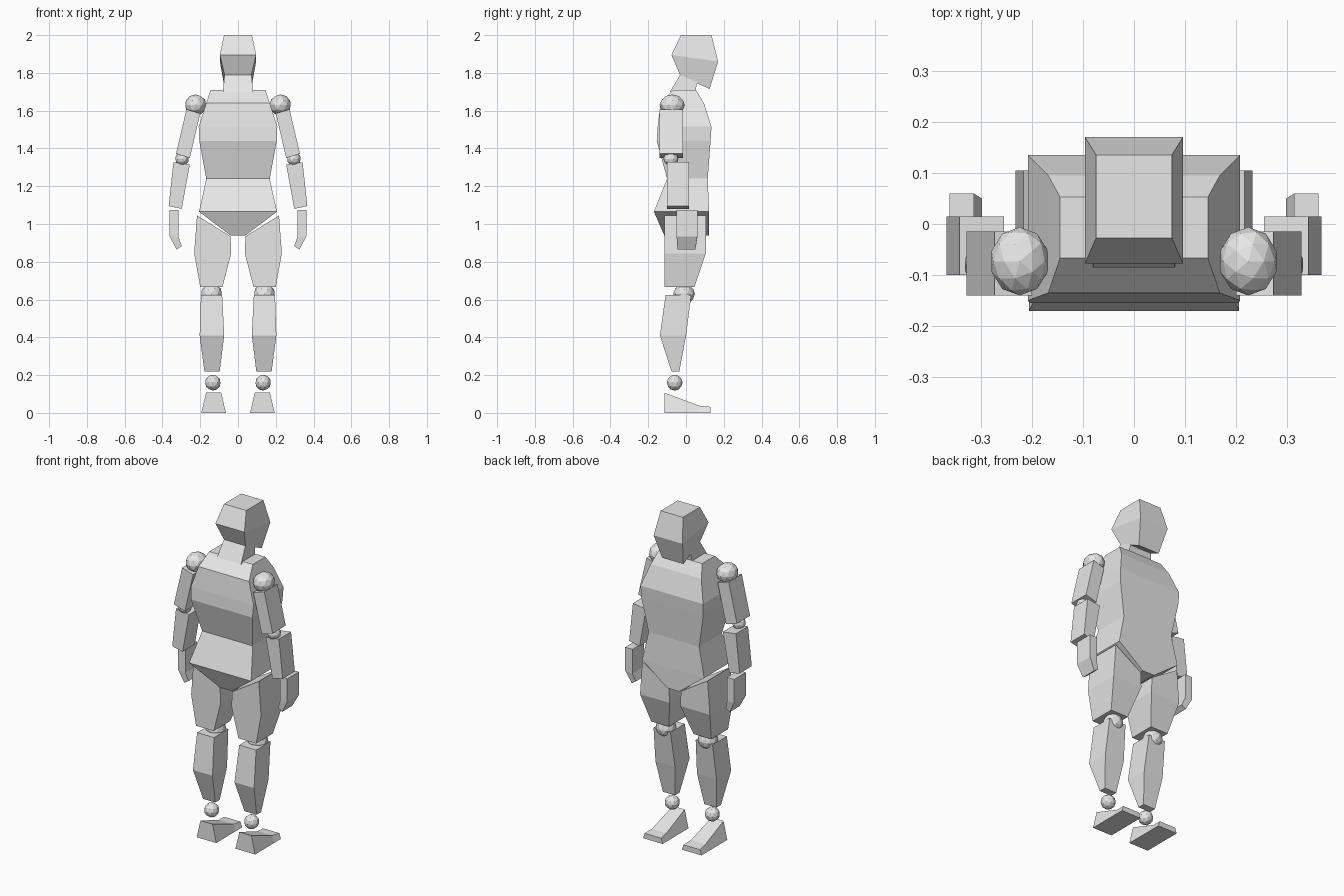
import bpy, bmesh
from mathutils import Vector

cube = bpy.data.objects.get("Cube")
if cube:
    bpy.data.objects.remove(cube, do_unlink=True)

grey = bpy.data.materials.new("light grey")
grey.use_nodes = True
grey.diffuse_color = (0.8, 0.8, 0.8, 1)
grey.node_tree.nodes["Principled BSDF"].inputs["Base Color"].default_value = (0.8, 0.8, 0.8, 1)


def finish(name, bm, mirror):
    bmesh.ops.recalc_face_normals(bm, faces=bm.faces)
    mesh = bpy.data.meshes.new(name)
    bm.to_mesh(mesh)
    bm.free()
    mesh.materials.append(grey)
    obj = bpy.data.objects.new(name, mesh)
    bpy.context.collection.objects.link(obj)
    if mirror:
        obj.modifiers.new("other side", "MIRROR").use_axis[0] = True


def level(x0, x1, y0, y1, z, rise_x=0, rise_y=0):
    """Four-cornered ring at height z, tilted by a rise along x or y."""
    return [(x0, y0, z), (x1, y0, z + rise_x),
            (x1, y1, z + rise_x + rise_y), (x0, y1, z + rise_y)]


def wide(w, y0, y1, z, rise_y=0):
    return level(-w, w, y0, y1, z, 0, rise_y)


def upright(x, y, base, top, z):
    """Trapezoid ring standing at depth y, for the foot."""
    return [(x - base, y, 0), (x + base, y, 0), (x + top, y, z), (x - top, y, z)]


def loft(name, rings, mirror=False):
    bm = bmesh.new()
    loops = [[bm.verts.new(p) for p in ring] for ring in rings]
    for a, b in zip(loops, loops[1:]):
        for i in range(4):
            j = (i + 1) % 4
            bm.faces.new((a[i], a[j], b[j], b[i]))
    bm.faces.new(loops[0])
    bm.faces.new(loops[-1])
    finish(name, bm, mirror)


def ball(name, centre, size):
    bm = bmesh.new()
    bmesh.ops.create_icosphere(bm, subdivisions=2, radius=1)
    bmesh.ops.scale(bm, vec=Vector(size), verts=bm.verts)
    bmesh.ops.translate(bm, vec=Vector(centre), verts=bm.verts)
    finish(name, bm, True)


# Head and neck
loft("head", [wide(0.07, -0.03, 0.125, 1.785, -0.07),
              wide(0.096, -0.077, 0.17, 1.895, -0.035),
              wide(0.074, -0.027, 0.135, 2.0)])
loft("neck", [wide(0.08, -0.085, 0.05, 1.70),
              wide(0.07, -0.025, 0.06, 1.80, -0.04)])

# Torso
loft("chest", [wide(0.168, -0.10, 0.115, 1.24),
               wide(0.205, -0.155, 0.13, 1.44),
               wide(0.208, -0.15, 0.135, 1.515),
               wide(0.168, -0.135, 0.095, 1.64),
               wide(0.145, -0.067, 0.053, 1.71)])
loft("pelvis", [wide(0.04, -0.115, 0.122, 0.94),
                wide(0.206, -0.17, 0.122, 1.065),
                wide(0.168, -0.10, 0.115, 1.24)])

# Arms
ball("shoulder", (0.224, -0.073, 1.63), (0.058, 0.067, 0.056))
loft("upper_arm", [level(0.255, 0.328, -0.14, -0.015, 1.35, 0.022),
                   level(0.20, 0.273, -0.14, -0.015, 1.585, 0.022)], True)
ball("elbow", (0.296, -0.08, 1.345), (0.037, 0.04, 0.037))
loft("forearm", [level(0.298, 0.367, -0.10, 0.015, 1.08, 0.015),
                 level(0.255, 0.342, -0.10, 0.015, 1.315, 0.012)], True)
loft("hand", [level(0.298, 0.325, -0.045, 0.05, 0.883, -0.018),
              level(0.314, 0.362, -0.05, 0.06, 0.93, 0.005),
              level(0.314, 0.362, -0.05, 0.06, 1.075)], True)

# Legs
loft("thigh", [level(0.082, 0.2, -0.113, 0.045, 0.667),
               level(0.036, 0.232, -0.113, 0.105, 0.845),
               level(0.04, 0.217, -0.113, 0.105, 0.935, 0.11)], True)
ball("knee", (0.14, -0.01, 0.63), (0.057, 0.057, 0.055))
loft("shin", [level(0.097, 0.178, -0.077, -0.035, 0.22),
              level(0.073, 0.203, -0.138, 0.0, 0.41),
              level(0.084, 0.196, -0.108, 0.028, 0.625)], True)
ball("ankle", (0.133, -0.06, 0.16), (0.042, 0.042, 0.042))
loft("foot", [upright(0.129, -0.115, 0.065, 0.04, 0.107),
              upright(0.129, 0.07, 0.065, 0.048, 0.038),
              upright(0.129, 0.13, 0.065, 0.055, 0.032)], True)
